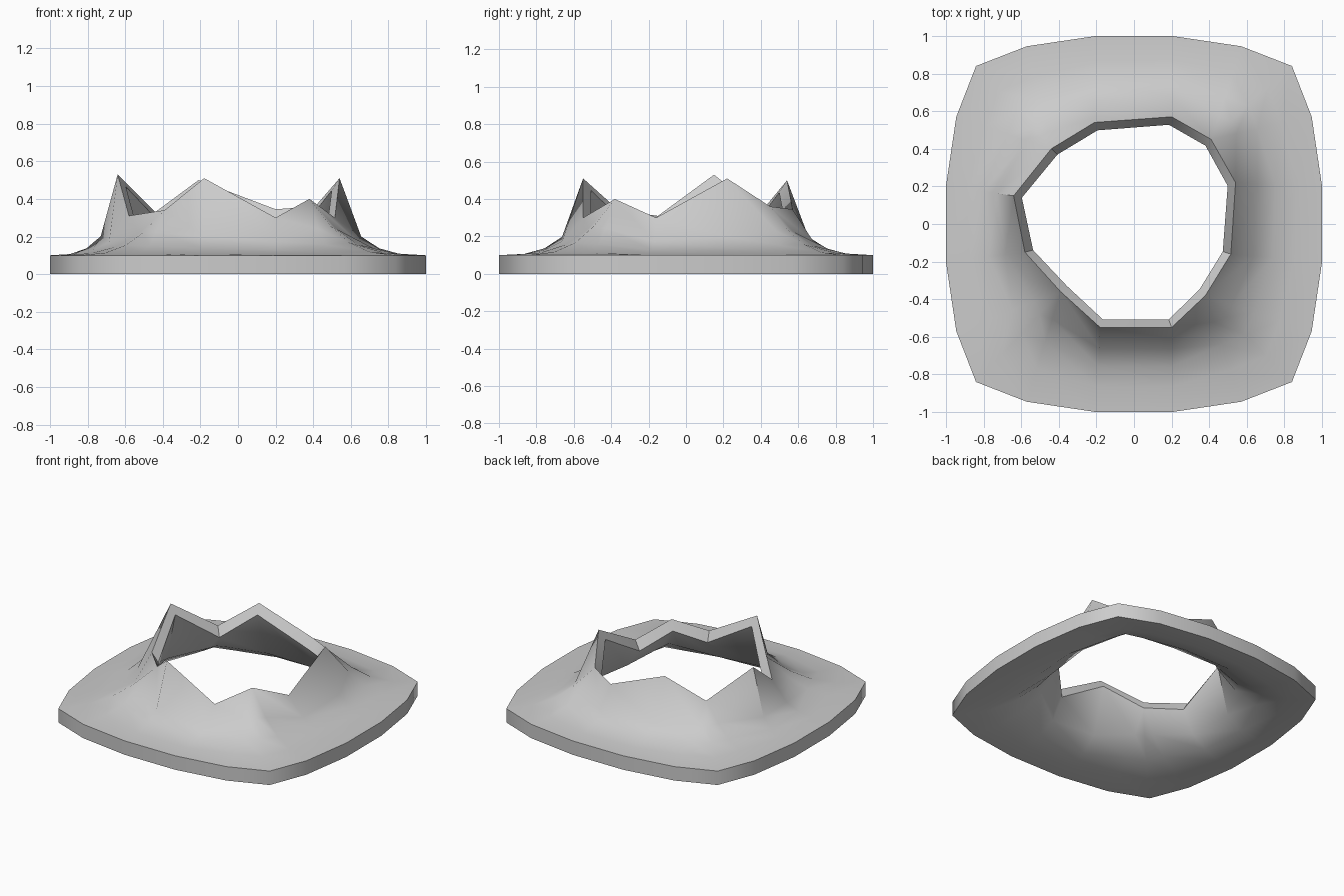
import bpy, bmesh
from mathutils import Vector

if "Cube" in bpy.data.objects:
    bpy.data.objects.remove(bpy.data.objects["Cube"])

# Jagged rim, counter-clockwise: two side points and one corner per quarter
RIM = [(0.515, -0.16, 0.30), (0.54, 0.22, 0.51), (0.41, 0.45, 0.36),
       (0.20, 0.57, 0.345), (-0.21, 0.54, 0.50), (-0.44, 0.40, 0.33),
       (-0.64, 0.15, 0.53), (-0.58, -0.15, 0.31), (-0.39, -0.36, 0.34),
       (-0.18, -0.55, 0.51), (0.20, -0.55, 0.30), (0.38, -0.38, 0.40)]

# One quarter of the rounded-square base edge, and the rim point each joins
BASE = [(1.0, -0.2), (1.0, 0.2), (0.945, 0.57), (0.84, 0.84), (0.57, 0.945)]
JOIN = [0, 1, 2, 2, 2]
KIND = [1, 1, 2, 3, 2]

# Slope: distance outwards, remaining height on sides / beside corners / at corners,
# then the inner wall's inward and downward offset
SLOPE = [(0.0, 1.0, 1.0, 1.0, 0.045, 0.065), (0.25, 0.25, 0.53, 0.50, 0.06, 0.075),
         (0.46, 0.09, 0.21, 0.23, 0.03, 0.092), (0.70, 0.015, 0.05, 0.06, 0.01, 0.1),
         (1.0, 0.0, 0.0, 0.0, 0.0, 0.1)]
EDGE = 0.1

columns = []
for quarter in range(4):
    for (x, y), join, kind in zip(BASE, JOIN, KIND):
        for _ in range(quarter):
            x, y = -y, x
        columns.append((Vector((x, y)), RIM[quarter * 3 + join], kind))
n = len(columns)

# Outer surface rings and matching inner surface rings
bm = bmesh.new()
outside, inside = [], []
for k, row in enumerate(SLOPE):
    heights = [EDGE + (rim[2] - EDGE) * row[kind] for _, rim, kind in columns]
    if k:
        heights = [0.7 * heights[i] + 0.15 * (heights[i - 1] + heights[(i + 1) % n])
                   for i in range(n)]
    top, under = [], []
    for (edge, rim, _), z in zip(columns, heights):
        p = Vector(rim[:2]).lerp(edge, row[0])
        q = p - p.normalized() * row[4]
        top.append(bm.verts.new((p.x, p.y, z)))
        under.append(bm.verts.new((q.x, q.y, z - row[5])))
    outside.append(top)
    inside.append(under)

# Closed band: over the outside, round the base edge, back up the inside
loops = outside + inside[::-1]
for k in range(len(loops)):
    a, b = loops[k], loops[(k + 1) % len(loops)]
    for i in range(n):
        j = (i + 1) % n
        bm.faces.new((a[i], b[i], b[j], a[j]))
bmesh.ops.remove_doubles(bm, verts=bm.verts[:], dist=0.0001)
bmesh.ops.recalc_face_normals(bm, faces=bm.faces[:])

mesh = bpy.data.meshes.new("crater_shell")
bm.to_mesh(mesh)
bm.free()
shell = bpy.data.objects.new("crater_shell", mesh)
bpy.context.collection.objects.link(shell)
bpy.context.view_layer.objects.active = shell
shell.select_set(True)
bpy.ops.object.shade_smooth_by_angle(angle=0.9)
